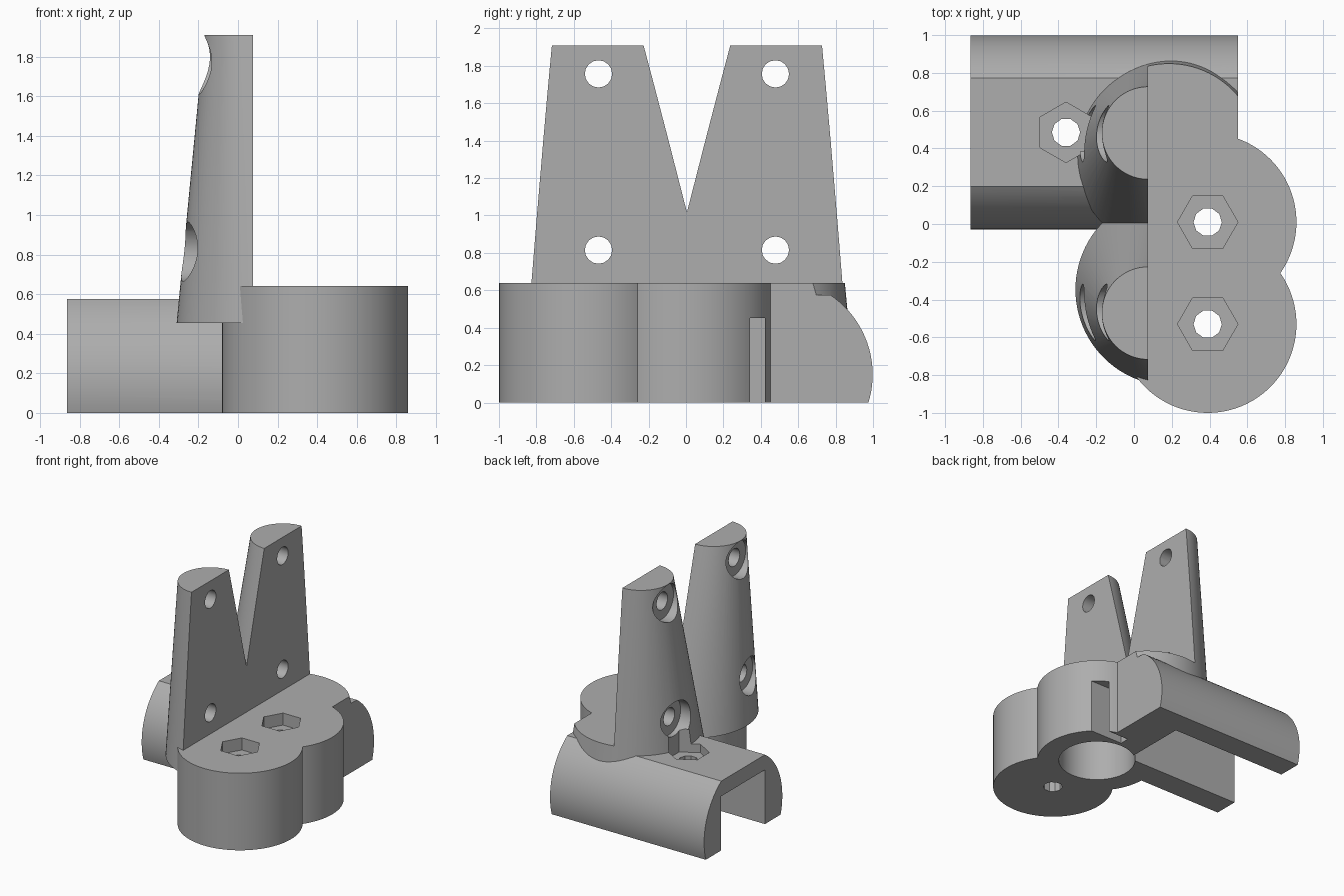
import bpy
import bmesh
from math import cos, sin, pi, sqrt, asin

cube = bpy.data.objects.get("Cube")
if cube:
    bpy.data.objects.remove(cube, do_unlink=True)

grey = bpy.data.materials.new("plain grey")
grey.use_nodes = True
GREY = (0.42, 0.42, 0.42, 1)
grey.diffuse_color = GREY
grey.node_tree.nodes["Principled BSDF"].inputs["Base Color"].default_value = GREY


def ring(centre, radius, sides, axis="z", turn=0.0):
    """Circle of points around an axis."""
    cx, cy, cz = centre
    pts = []
    for i in range(sides):
        a = turn + 2 * pi * i / sides
        u, v = radius * cos(a), radius * sin(a)
        pts.append((cx + u, cy + v, cz) if axis == "z" else (cx, cy + u, cz + v))
    return pts


def loft(name, start, end):
    """Closed solid between two rings with equal point counts."""
    bm = bmesh.new()
    a = [bm.verts.new(p) for p in start]
    b = [bm.verts.new(p) for p in end]
    n = len(a)
    bm.faces.new(a)
    bm.faces.new(b)
    for i in range(n):
        j = (i + 1) % n
        bm.faces.new((a[i], a[j], b[j], b[i]))
    bmesh.ops.recalc_face_normals(bm, faces=bm.faces)
    mesh = bpy.data.meshes.new(name)
    bm.to_mesh(mesh)
    bm.free()
    mesh.materials.append(grey)
    obj = bpy.data.objects.new(name, mesh)
    bpy.context.collection.objects.link(obj)
    return obj


def post(name, x, y, z0, z1, r, sides=64, turn=0.0):
    return loft(name, ring((x, y, z0), r, sides, "z", turn),
                ring((x, y, z1), r, sides, "z", turn))


def rod(name, y, z, x0, x1, r, sides=32):
    return loft(name, ring((x0, y, z), r, sides, "x"), ring((x1, y, z), r, sides, "x"))


def box(name, x0, x1, y0, y1, z0, z1):
    face = [(x0, y0), (x1, y0), (x1, y1), (x0, y1)]
    return loft(name, [(x, y, z0) for x, y in face], [(x, y, z1) for x, y in face])


def combine(target, tool, operation="DIFFERENCE"):
    """Apply a boolean and remove the tool object."""
    tool.hide_render = True
    mod = target.modifiers.new("combine", "BOOLEAN")
    mod.operation = operation
    mod.solver = "EXACT"
    mod.object = tool
    bpy.context.view_layer.objects.active = target
    bpy.ops.object.modifier_apply(modifier=mod.name)
    bpy.data.objects.remove(tool, do_unlink=True)


BASE_X, BASE_TOP, BASE_R = 0.39, 0.64, 0.47
LUGS = (-0.53, 0.01)          # y of the two round base lugs
CEILING = 0.45                # top of the channel and the bore
MID = 0.005                   # mirror line between the towers
FLAT_X = 0.075                # flat face of the towers

# Round base lugs
bracket = post("bracket", BASE_X, LUGS[0], 0, BASE_TOP, BASE_R, 96)
combine(bracket, post("rear_lug", BASE_X, LUGS[1], 0, BASE_TOP, BASE_R, 96), "UNION")

# Round-sided clamp block, flat on top and bottom
CY, CZ, CR, TOP = 0.485, 0.15, 0.513, 0.575
low, high = asin(-CZ / CR), asin((TOP - CZ) / CR)
arc = [low + (high - low) * i / 20 for i in range(21)]
side = [(CY + CR * cos(a), CZ + CR * sin(a)) for a in arc]
profile = side + [(2 * CY - y, z) for y, z in reversed(side)]
clamp = loft("clamp", [(-0.865, y, z) for y, z in profile], [(0.55, y, z) for y, z in profile])
combine(bracket, clamp, "UNION")

# Leaning tapered towers, mirrored, with their flat faces
for s in (-1, 1):
    tower = loft("tower", ring((0.2, MID + s * 0.352, 0.455), 0.51, 96),
                 ring((FLAT_X, MID + s * 0.477, 1.91), 0.245, 96))
    combine(tower, box("flat_cut", FLAT_X, 2, -2, 2, BASE_TOP, 3))
    if s > 0:
        combine(tower, box("end_cut", 0.55, 2, -2, 2, -1, 3))
    combine(bracket, tower, "UNION")

# Channel under the clamp, bore under the rear lug, and side slit
combine(bracket, box("channel", -1.2, 0.22, 0.2, 0.775, -0.2, CEILING))
combine(bracket, post("bore", BASE_X, LUGS[1], -0.2, CEILING, 0.3))
combine(bracket, box("slit", 0.42, 1.2, 0.342, 0.423, -0.2, CEILING + 0.003))

# Hexagonal nut pockets with bolt holes
for y in LUGS:
    combine(bracket, post("nut_pocket", BASE_X, y, 0.54, 0.9, 0.16, 6))
    combine(bracket, post("bolt_hole", BASE_X, y, -0.2, 0.9, 0.075, 10))
combine(bracket, post("clamp_pocket", -0.36, 0.485, 0.505, 0.7, 0.16, 6, pi / 6))
combine(bracket, post("clamp_hole", -0.36, 0.485, -0.2, 0.65, 0.075, 10))

# Counterbored screw holes through the towers
for s in (-1, 1):
    y = MID + s * 0.473
    for z, seat in ((0.815, -0.18), (1.757, -0.115)):
        combine(bracket, rod("counterbore", y, z, -1, seat, 0.15))
        combine(bracket, rod("screw_hole", y, z, -1, 0.3, 0.073, 16))

# Smooth curved walls, crisp edges
bpy.ops.object.select_all(action="DESELECT")
bracket.select_set(True)
bpy.context.view_layer.objects.active = bracket
bpy.ops.object.shade_smooth_by_angle(angle=pi / 7)
